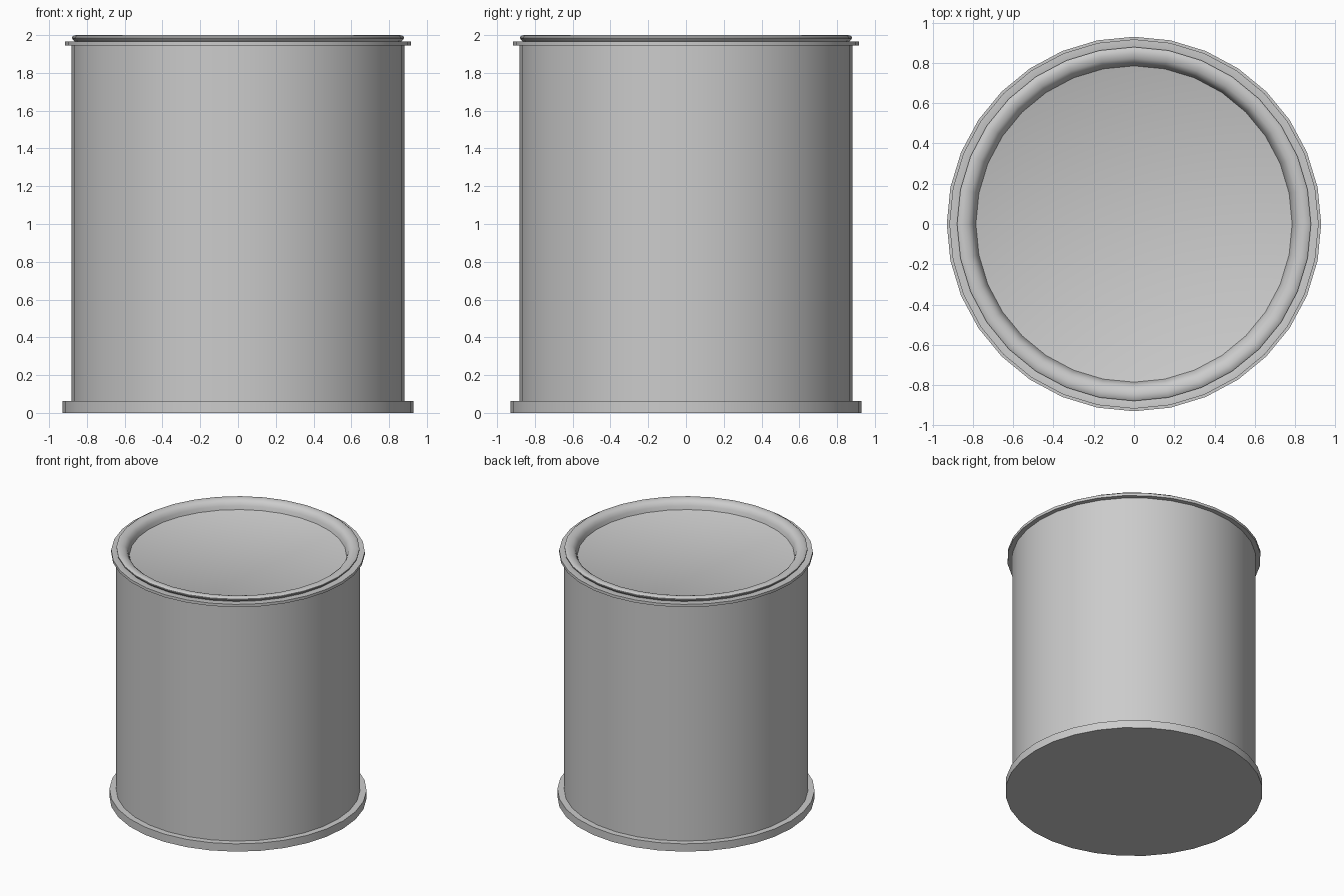
import bpy, bmesh, math

if "Cube" in bpy.data.objects:
    bpy.data.objects.remove(bpy.data.objects["Cube"])

SIDES = 32


def lathe(name, profile, closed=False):
    """Spin an (r, z) profile around z; r = 0 ends become centre points."""
    me = bpy.data.meshes.new(name)
    bm = bmesh.new()
    rings = []
    for r, z in profile:
        if r == 0:
            rings.append([bm.verts.new((0, 0, z))] * SIDES)
        else:
            rings.append([bm.verts.new((r * math.cos(2 * math.pi * i / SIDES),
                                        r * math.sin(2 * math.pi * i / SIDES), z))
                          for i in range(SIDES)])
    pairs = list(zip(rings, rings[1:]))
    if closed:
        pairs.append((rings[-1], rings[0]))
    for a, b in pairs:
        for i in range(SIDES):
            j = (i + 1) % SIDES
            bm.faces.new(list(dict.fromkeys((a[i], a[j], b[j], b[i]))))
    bmesh.ops.recalc_face_normals(bm, faces=bm.faces)
    bm.to_mesh(me)
    bm.free()
    ob = bpy.data.objects.new(name, me)
    bpy.context.collection.objects.link(ob)
    bpy.context.view_layer.objects.active = ob
    ob.select_set(True)
    bpy.ops.object.shade_smooth_by_angle(angle=math.radians(35))
    ob.select_set(False)
    return ob


# Tin: base lip, straight wall, top flange and recessed floor under the rim
lathe("can_body", [(0, 0), (0.93, 0), (0.93, 0.062), (0.882, 0.062),
                   (0.882, 1.945), (0.917, 1.945), (0.917, 1.967),
                   (0.865, 1.967), (0.79, 1.93), (0, 1.93)])

# Rolled rim bead, sloping inwards to the lid
lathe("rim_bead", [(0.865, 1.966), (0.879, 1.983), (0.879, 1.991),
                   (0.867, 1.999), (0.845, 2.0), (0.822, 1.994),
                   (0.804, 1.98), (0.793, 1.958), (0.785, 1.928)], closed=True)
